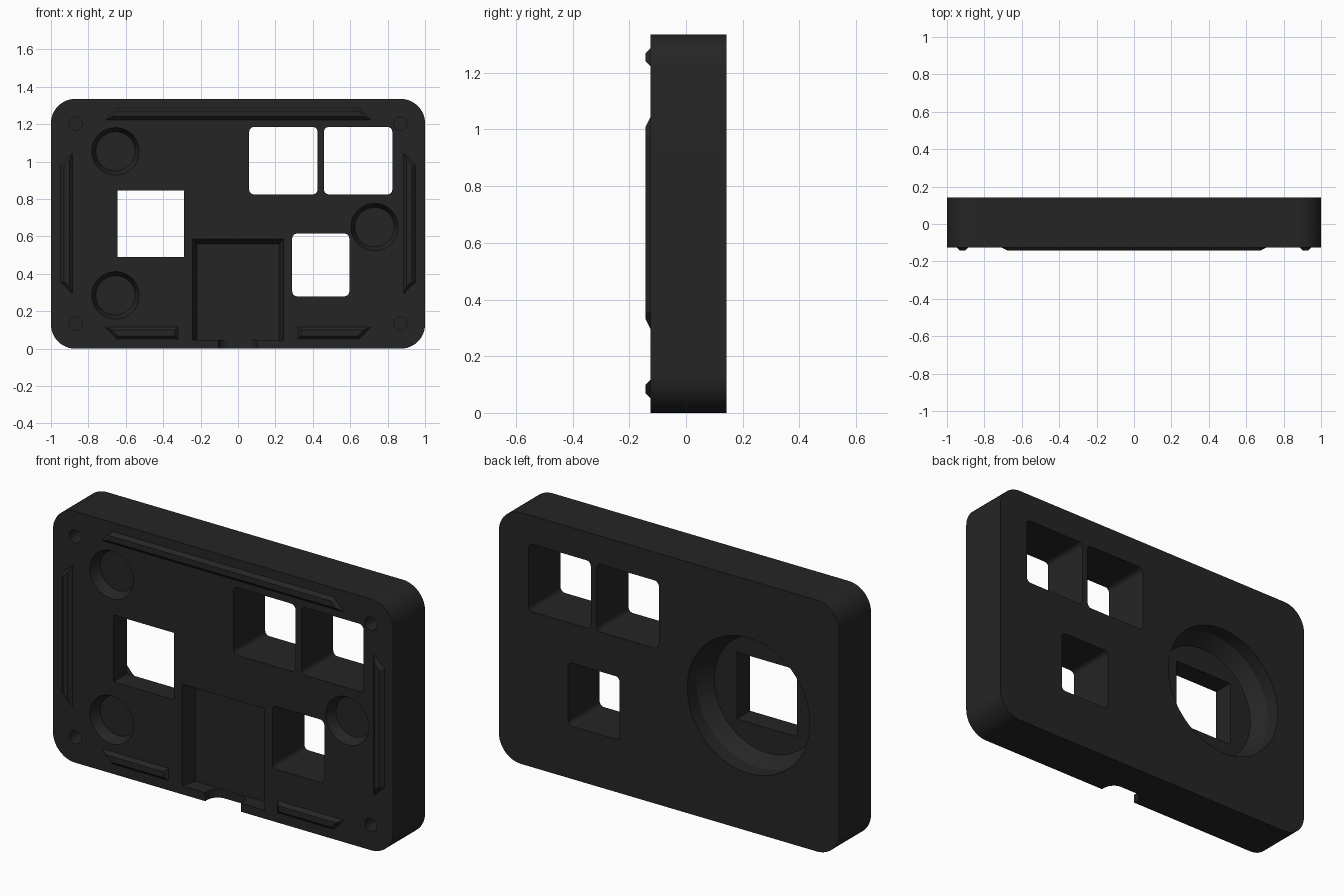
import bpy, bmesh, math

if "Cube" in bpy.data.objects:
    bpy.data.objects.remove(bpy.data.objects["Cube"])

FRONT, BACK = -0.125, 0.1425
RIDGE = -0.1425

mat = bpy.data.materials.new("dark charcoal")
mat.diffuse_color = (0.0185, 0.0185, 0.0185, 1)
mat.use_nodes = True
mat.node_tree.nodes["Principled BSDF"].inputs["Base Color"].default_value = mat.diffuse_color


def rounded(x0, x1, z0, z1, r=0.0, n=6):
    """Rectangle outline, optionally with rounded corners."""
    if r == 0:
        return [(x0, z0), (x1, z0), (x1, z1), (x0, z1)]
    pts = []
    for k, (cx, cz) in enumerate([(x1 - r, z1 - r), (x0 + r, z1 - r),
                                  (x0 + r, z0 + r), (x1 - r, z0 + r)]):
        for i in range(n + 1):
            a = math.pi / 2 * (k + i / n)
            pts.append((cx + r * math.cos(a), cz + r * math.sin(a)))
    return pts


def circle(cx, cz, r, n=48):
    return [(cx + r * math.cos(2 * math.pi * i / n),
             cz + r * math.sin(2 * math.pi * i / n)) for i in range(n)]


def loft(name, *rings):
    """Solid through (depth, outline) rings, depth along y."""
    bm = bmesh.new()
    loops = [[bm.verts.new((x, y, z)) for x, z in pts] for y, pts in rings]
    for a, b in zip(loops, loops[1:]):
        for i in range(len(a)):
            j = (i + 1) % len(a)
            bm.faces.new((a[i], a[j], b[j], b[i]))
    bm.faces.new(loops[0])
    bm.faces.new(loops[-1])
    bmesh.ops.recalc_face_normals(bm, faces=bm.faces)
    me = bpy.data.meshes.new(name)
    bm.to_mesh(me)
    bm.free()
    me.materials.append(mat)
    ob = bpy.data.objects.new(name, me)
    bpy.context.collection.objects.link(ob)
    return ob


# Main case with rounded corners
body = loft("case_body", *[(y, rounded(-1, 1, 0, 1.335, 0.13, 12)) for y in (FRONT, BACK)])
cutters = []

# Rounded windows right through the case
for x0, x1, z0, z1 in [(0.06, 0.425, 0.825, 1.185), (0.46, 0.825, 0.825, 1.185),
                       (0.29, 0.595, 0.28, 0.615)]:
    o = rounded(x0, x1, z0, z1, 0.025)
    cutters.append(loft("window_cut", (-0.3, o), (0.3, o)))

# Square opening and the stepped round recess behind it
o = rounded(-0.645, -0.29, 0.49, 0.845)
cutters.append(loft("square_cut", (-0.3, o), (0.05, o)))
cx, cz = -0.467, 0.667
cutters.append(loft("round_recess_cut", (0.3, circle(cx, cz, 0.36, 64)),
                    (0.065, circle(cx, cz, 0.36, 64)), (-0.0125, circle(cx, cz, 0.31, 64))))

# Tapered magnet recesses in the front
for cx, cz in [(-0.655, 1.055), (-0.655, 0.285), (0.73, 0.65)]:
    cutters.append(loft("magnet_cut", (-0.3, circle(cx, cz, 0.127)),
                        (FRONT, circle(cx, cz, 0.127)), (FRONT + 0.055, circle(cx, cz, 0.105))))

# Screw holes
for cx in (-0.868, 0.868):
    for cz in (0.135, 1.203):
        o = circle(cx, cz, 0.035, 24)
        cutters.append(loft("screw_cut", (-0.3, o), (FRONT + 0.1, o)))

# Front pocket
cutters.append(loft("pocket_cut", (-0.3, rounded(-0.243, 0.243, 0.045, 0.585)),
                    (FRONT, rounded(-0.243, 0.243, 0.045, 0.585)),
                    (FRONT + 0.08, rounded(-0.218, 0.218, 0.045, 0.56))))

# Cable notch through the lower wall, outline drawn in plan and turned upright
notch = loft("notch_cut", *[(h, rounded(-0.105, 0.105, -0.3, FRONT + 0.079, 0.06)) for h in (-0.1, 0.1)])
for v in notch.data.vertices:
    x, h, d = v.co
    v.co = (x, d, h)
notch.data.flip_normals()
cutters.append(notch)

# Cut everything out of the body
for c in cutters:
    m = body.modifiers.new("cut", 'BOOLEAN')
    m.operation, m.solver, m.object = 'DIFFERENCE', 'EXACT', c
dg = bpy.context.evaluated_depsgraph_get()
cut_mesh = bpy.data.meshes.new_from_object(body.evaluated_get(dg))
body.modifiers.clear()
body.data = cut_mesh
for c in cutters:
    bpy.data.objects.remove(c, do_unlink=True)


# Raised bevelled ridges: long inner edge, short outer edge
def ridge(name, base, top):
    loft(name, (FRONT + 0.01, base), (FRONT, base), (RIDGE, top))


ridge("top_ridge", [(-0.71, 1.222), (0.71, 1.222), (0.65, 1.287), (-0.65, 1.287)],
      [(-0.675, 1.24), (0.675, 1.24), (0.645, 1.27), (-0.645, 1.27)])
for s, side in ((-1, "left"), (1, "right")):
    ridge(side + "_ridge",
          [(s * 0.885, 0.295), (s * 0.885, 1.045), (s * 0.948, 0.985), (s * 0.948, 0.355)],
          [(s * 0.902, 0.33), (s * 0.902, 1.01), (s * 0.93, 0.98), (s * 0.93, 0.36)])
    ridge(side + "_lower_ridge",
          [(s * 0.71, 0.117), (s * 0.32, 0.117), (s * 0.32, 0.052), (s * 0.65, 0.052)],
          [(s * 0.675, 0.1), (s * 0.338, 0.1), (s * 0.338, 0.069), (s * 0.645, 0.069)])

# Smooth the curved walls only
bpy.ops.object.select_all(action='DESELECT')
body.select_set(True)
bpy.context.view_layer.objects.active = body
bpy.ops.object.shade_smooth_by_angle(angle=math.radians(25))
